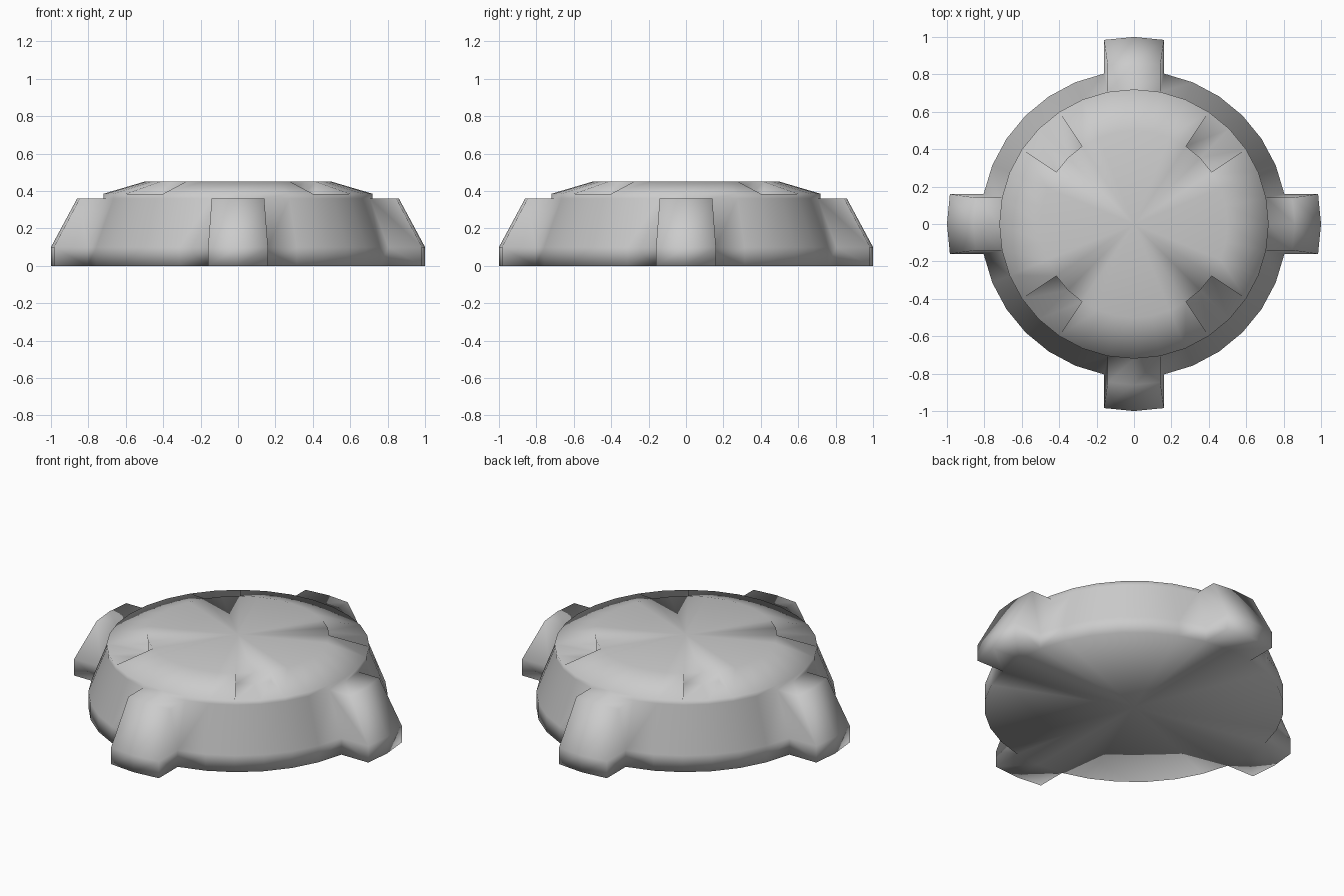
import bpy
import bmesh
from math import cos, sin, pi
from mathutils import Vector

if "Cube" in bpy.data.objects:
    bpy.data.objects.remove(bpy.data.objects["Cube"])

SEGS = 32
# radius, height of each ring from the foot to the flat top
PROFILE = [(0.82, 0.0), (0.82, 0.1), (0.72, 0.36), (0.72, 0.385), (0.5, 0.45)]

bm = bmesh.new()

# round body: rings bridged by quads, closed by centre fans
rings = [[bm.verts.new((r * cos(2 * pi * k / SEGS), r * sin(2 * pi * k / SEGS), z))
          for k in range(SEGS)] for r, z in PROFILE]
wall = {}
for i in range(len(rings) - 1):
    for k in range(SEGS):
        n = (k + 1) % SEGS
        wall[i, k] = bm.faces.new((rings[i][k], rings[i][n], rings[i + 1][n], rings[i + 1][k]))


def fan(ring, z, up):
    centre = bm.verts.new((0, 0, z))
    for k in range(SEGS):
        a, b = ring[k], ring[(k + 1) % SEGS]
        bm.faces.new((a, b, centre) if up else (b, a, centre))


fan(rings[0], 0.0, False)
fan(rings[-1], 0.45, True)


def pull(faces):
    """Extrude faces as one region and return the new vertices."""
    geom = bmesh.ops.extrude_face_region(bm, geom=faces)["geom"]
    old = [f for f in faces if f.is_valid]
    if old:
        bmesh.ops.delete(bm, geom=old, context='FACES_ONLY')
    return [g for g in geom if isinstance(g, bmesh.types.BMVert)]


for q in range(4):
    # sloped lug on each axis, two segments wide
    axis = Vector((cos(q * pi / 2), sin(q * pi / 2), 0))
    ks = [(q * 8 - 1) % SEGS, q * 8]
    for v in pull([wall[i, k] for i in (0, 1) for k in ks]):
        v.co += axis * (0.14 if v.co.z > 0.2 else 0.18)
    # flat-floored notch on each diagonal of the bevelled rim
    for v in pull([wall[3, q * 8 + 3], wall[3, q * 8 + 4]]):
        v.co.z = 0.385

bmesh.ops.remove_doubles(bm, verts=bm.verts[:], dist=0.001)
bmesh.ops.recalc_face_normals(bm, faces=bm.faces[:])
for f in bm.faces:
    f.smooth = True

mesh = bpy.data.meshes.new("lugged_cap")
bm.to_mesh(mesh)
bm.free()
bpy.context.collection.objects.link(bpy.data.objects.new("lugged_cap", mesh))
